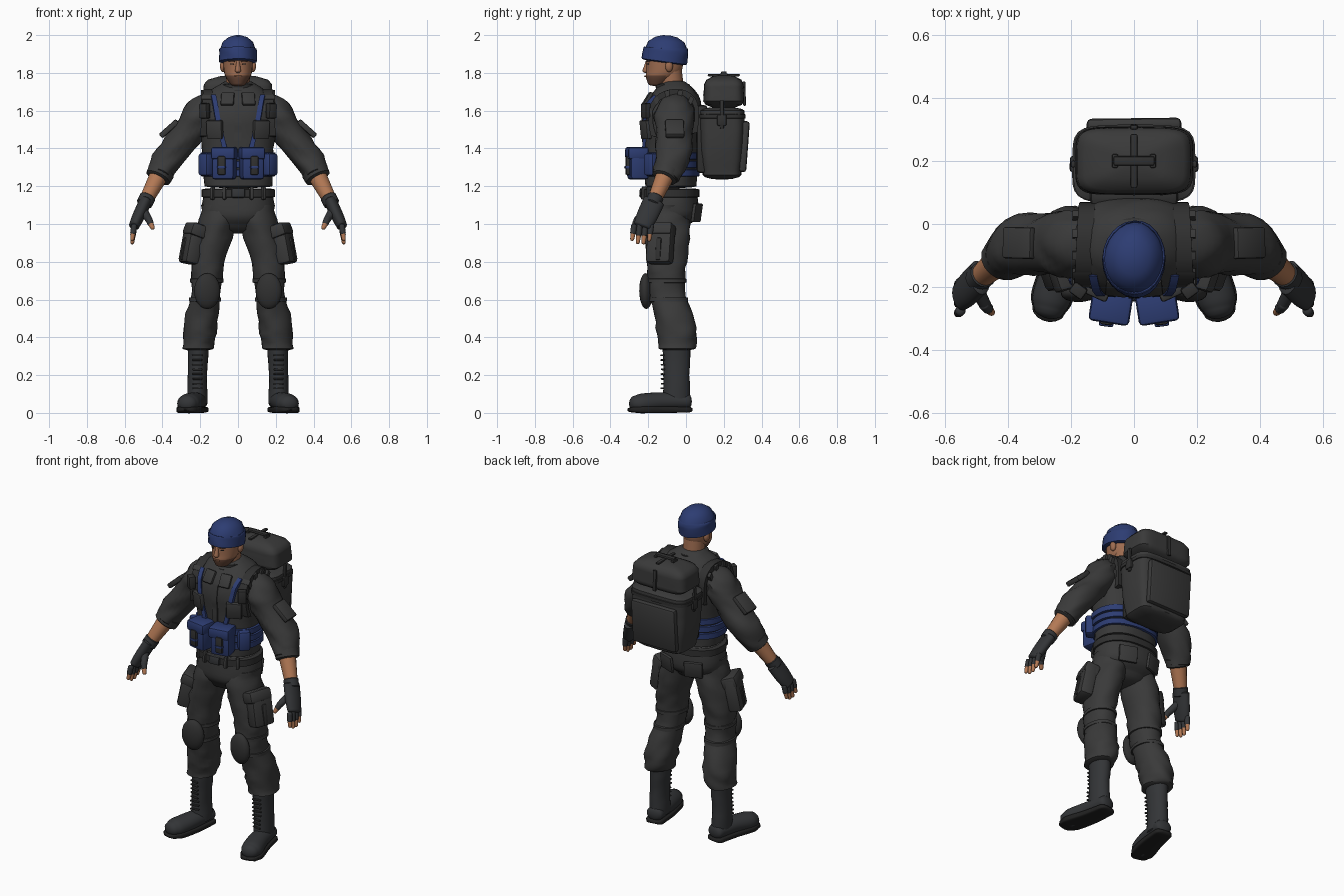
import bpy, bmesh
from math import cos, sin, pi, radians, copysign
from mathutils import Vector, Matrix, Quaternion, noise
from mathutils.bvhtree import BVHTree

cube = bpy.data.objects.get("Cube")
if cube:
    bpy.data.objects.remove(cube)
X, Y, Z = Matrix.Identity(3)
FRONT, BACK, SIDE = -Y, Y, X
parts = []


def material(name, red, green, blue):
    mat = bpy.data.materials.new(name)
    mat.use_nodes = True
    mat.diffuse_color = (red, green, blue, 1)
    mat.node_tree.nodes["Principled BSDF"].inputs["Base Color"].default_value = mat.diffuse_color
    return mat


cloth = material("charcoal cloth", .042, .042, .042)
webbing = material("dark webbing", .03, .03, .03)
leather = material("glove leather", .033, .035, .038)
rubber = material("sole rubber", .015, .015, .015)
navy = material("navy blue", .026, .046, .17)
skin = material("tan skin", .45, .19, .09)
face_skin = material("face skin", .34, .15, .08)
stubble = material("brown stubble", .14, .065, .04)


def finish(name, bm, mats, mirror=False, rule=None):
    """Turn a bmesh into an object, plus a mirrored twin when asked."""
    bmesh.ops.recalc_face_normals(bm, faces=bm.faces)
    if rule:
        for face in bm.faces:
            face.material_index = rule(face.calc_center_median())
    made = []
    for side in ("left_", "right_") if mirror else ("",):
        if side == "right_":
            bm.transform(Matrix.Scale(-1, 4, X))
            bmesh.ops.reverse_faces(bm, faces=bm.faces)
        mesh = bpy.data.meshes.new(side + name)
        bm.to_mesh(mesh)
        for mat in mats:
            mesh.materials.append(mat)
        made.append(bpy.data.objects.new(side + name, mesh))
        bpy.context.collection.objects.link(made[-1])
    bm.free()
    parts.extend(made)
    return made[0]


def bridge(rings, closed=False):
    """Join rings of points into a tube, or into a closed hoop."""
    bm = bmesh.new()
    loops = [[bm.verts.new(point) for point in ring] for ring in rings]
    pairs = list(zip(loops, loops[1:]))
    if closed:
        pairs.append((loops[-1], loops[0]))
    else:
        bm.faces.new(loops[0])
        bm.faces.new(loops[-1])
    for low, high in pairs:
        for j in range(len(low)):
            bm.faces.new((low[j - 1], low[j], high[j], high[j - 1]))
    return bm


def smooth_path(rows, steps=5):
    """Catmull-Rom interpolation through the stations."""
    result = []
    for i in range(len(rows) - 1):
        a, b, c, d = (rows[min(max(i + k, 0), len(rows) - 1)] for k in (-1, 0, 1, 2))
        for k in range(steps):
            t = k / steps
            result.append(b + (c - a) * t / 2 + (2 * a - 5 * b + 4 * c - d) * t ** 2 / 2
                          + (3 * b - a - 3 * c + d) * t ** 3 / 2)
    return result + [rows[-1]]


def loft(name, mats, rows, depth=1, power=2, sides=24, flat=True, ref=Y, cap=(.01, .01),
         folds=0, mirror=False, rule=None):
    """Round-ended tube; a station is (x,) y, z, radius and depth scales the other radius."""
    path = smooth_path([Vector((0,) * (4 - len(row)) + tuple(row)) for row in rows])
    rings, last = [], len(path) - 1
    for i, station in enumerate(path):
        centre, radius = station.xyz, station.w
        along = Z if flat else (path[min(i + 1, last)].xyz - path[max(i - 1, 0)].xyz).normalized()
        if flat and path[last].z < path[0].z:
            along = -Z
        across = ref.cross(along).normalized()
        up = along.cross(across)
        ring = []
        for j in range(sides):
            angle = 2 * pi * j / sides
            u, v = (copysign(abs(w) ** (2 / power), w) for w in (cos(angle), sin(angle)))
            spoke = (across * u + up * v * depth) * radius
            point = centre + spoke
            ripple = noise.noise(Vector((point.x * 9, point.y * 9, point.z * 24 + point.x * 12)))
            ring.append(point + spoke.normalized() * ripple * folds)
        # Domed ends
        domes = [[centre + (p - centre) * cos(a) + along * sin(a) * (cap[1] if i else -cap[0])
                  for p in ring] for a in (.5, 1, 1.4)]
        rings += domes[::-1] + [ring] if i == 0 else [ring] + domes if i == last else [ring]
    return finish(name, bridge(rings), mats, mirror, rule)


def limb(name, mat, start, end, thick, thin, **options):
    return loft(name, [mat], [(*start, thick), (*end, thin)], flat=False, sides=16, **options)


def block(name, mat, centre, size, turn=Quaternion(), bevel=.008, oval=False, mirror=False):
    """Softened box or oval pad."""
    bm = bmesh.new()
    if oval:
        bmesh.ops.create_uvsphere(bm, u_segments=20, v_segments=12, radius=.5)
    else:
        bmesh.ops.create_cube(bm, size=1)
    bm.transform(Matrix.Diagonal((*size, 1)))
    if not oval:
        bmesh.ops.bevel(bm, geom=bm.edges[:], offset=min(bevel, min(size) * .4), segments=2,
                        profile=.5, affect='EDGES')
    bm.transform(Matrix.Translation(centre) @ turn.to_matrix().to_4x4())
    return finish(name, bm, [mat], mirror)


def surface(part):
    mesh = part.data
    return BVHTree.FromPolygons([v.co for v in mesh.vertices], [f.vertices for f in mesh.polygons])


def mount(name, mat, part, across, z, size, facing=FRONT, lift=.2, lean=1, mirror=True, **options):
    """Block of width, depth, height seated on the surface of a part."""
    origin = facing + Z.cross(facing) * across + Z * z
    hit, normal = surface(part).ray_cast(origin, -facing)[:2]
    normal.z *= lean
    normal.normalize()
    return block(name, mat, hit + normal * size[1] * lift, size, normal.to_track_quat('Y', 'Z'),
                 mirror=mirror, **options)


def band(name, mat, part, z, height, thick=.012, mirror=False, sides=36):
    """Level hoop wrapped around a part."""
    near = [v.co for v in part.data.vertices if abs(v.co.z - z) < .05]
    centre = sum(near, Vector()) / len(near)
    centre.z = z
    tree, hoops = surface(part), []
    for i in range(sides):
        ray = Vector((cos(2 * pi * i / sides), sin(2 * pi * i / sides), 0))
        hit = tree.ray_cast(centre, ray)[0]
        hoops.append([hit + ray * out + Z * rise * height / 2
                      for out, rise in ((-thick, -1), (thick, -.8), (thick, .8), (-thick, 1))])
    return finish(name, bridge(hoops, True), [mat], mirror)


def strap(name, mat, x_start, x_end, start, end, width, thick, mirror=True, steps=24):
    """Ribbon swept over the jacket, from front to back."""
    tree, rings = surface(jacket), []
    for i in range(steps + 1):
        t = i / steps
        angle = radians(start + (end - start) * t)
        ray = -Y * cos(angle) + Z * sin(angle)
        hit = tree.ray_cast(Vector((x_start + (x_end - x_start) * t, -.07, 1.45)), ray)[0]
        rings.append([hit + ray * out + X * side * width / 2
                      for side, out in ((-1, -.01), (1, -.01), (1, thick), (-1, thick))])
    finish(name, bridge(rings), [mat], mirror)


# Head, face and cap
head = loft("head", [face_skin, stubble],
            [(-.15, 1.74, .04), (-.13, 1.78, .066), (-.115, 1.82, .076), (-.11, 1.9, .08)],
            depth=1.25, rule=lambda spot: int(spot.y < -.1 and spot.z < 1.79))
limb("nose", face_skin, (0, -.205, 1.86), (0, -.215, 1.81), .008, .016)
mount("ear", face_skin, head, -.09, 1.835, (.04, .03, .06), SIDE, oval=True)
mount("eyebrow", stubble, head, .033, 1.861, (.036, .012, .007))
mount("eye", rubber, head, .032, 1.847, (.022, .008, .006))
mount("mouth", face_skin, head, 0, 1.782, (.04, .009, .007), mirror=False)
limb("neck", face_skin, (0, -.07, 1.66), (0, -.085, 1.82), .065, .062)
loft("beanie", [navy], [(-.115, 1.86, .1), (-.107, 1.92, .1), (-.106, 1.93, .092)],
     depth=1.2, flat=False, cap=(.01, .07), folds=.004)

# Jacket and collar
jacket = loft("jacket_body", [cloth], [(-.08, 1.2, .18), (-.08, 1.4, .19), (-.07, 1.6, .21),
              (-.06, 1.7, .15), (-.06, 1.75, .08)], depth=.75, power=2.4, sides=36, folds=.006)
collar = loft("collar", [cloth], [(-.07, 1.67, .1), (-.07, 1.74, .085)], folds=.004)
for z in (1.7, 1.73):
    band("neck_scarf", webbing, collar, z, .02, .004)
mount("collar_flap", cloth, jacket, .055, 1.66, (.07, .02, .08))
mount("chest_pocket", cloth, jacket, .12, 1.5, (.09, .03, .1))
strap("jacket_placket", cloth, 0, 0, -50, 50, .035, .006, mirror=False)
strap("vest_strap", navy, .065, .13, -25, 68, .026, .014)
strap("pack_strap", webbing, .175, .14, 8, 165, .052, .022)
for angle in range(48, 120, 16):
    strap("pack_strap_rib", cloth, .165, .165, angle, angle + 6, .06, .027, steps=3)
mount("strap_clip", webbing, jacket, .16, 1.6, (.05, .04, .08), lift=.7)

# Arms
elbow, wrist, knuckles = Vector((.37, -.07, 1.35)), Vector((.49, -.17, 1.12)), Vector((.55, -.23, .99))
sleeve = loft("sleeve", [cloth], [(.14, -.05, 1.63, .07), (.2, -.06, 1.58, .09),
              (.25, -.06, 1.5, .085), (*elbow, .08), (*elbow.lerp(wrist, .4), .065)],
              depth=1.15, sides=28, flat=False, folds=.014, mirror=True)
limb("rolled_cuff", cloth, elbow.lerp(wrist, .3), elbow.lerp(wrist, .45), .073, .068,
     folds=.006, mirror=True)
mount("sleeve_pocket", cloth, sleeve, -.06, 1.5, (.1, .03, .12), SIDE)
limb("forearm", skin, elbow.lerp(wrist, .3), wrist, .052, .036, mirror=True)

# Fingerless gloves
limb("glove_cuff", leather, wrist.lerp(elbow, .1), wrist.lerp(knuckles, .1), .043, .042, mirror=True)
loft("glove_palm", [leather], [(*wrist, .034), (*wrist.lerp(knuckles, .6), .033), (*knuckles, .028)],
     depth=1.7, flat=False, mirror=True)


def finger(name, base, tip, radius):
    middle = base.lerp(tip, .55)
    limb(name + "_glove", leather, base, middle, radius, radius * .95, mirror=True)
    limb(name + "_tip", skin, middle, tip, radius * .85, radius * .65, mirror=True)


for i, name in enumerate(("index", "middle", "ring", "little")):
    base = knuckles + Y * (i - 1.5) * .03
    finger(name, base, base + Vector((.01, -.01, -.07 - .02 * sin(i))), .016)
limb("thumb_root", leather, wrist.lerp(knuckles, .3), (.47, -.26, 1.02), .024, .019, mirror=True)
finger("thumb", Vector((.475, -.255, 1.03)), Vector((.452, -.28, .98)), .018)

# Vest belt and pouches
for z in (1.27, 1.315, 1.36):
    band("vest_band", navy, jacket, z, .042)
mount("front_pouch", navy, jacket, .066, 1.32, (.12, .1, .17), lift=.4, lean=0, bevel=.018)
mount("pouch_flap", navy, jacket, .066, 1.375, (.13, .11, .065), lift=.4, lean=0, bevel=.014)
mount("side_pouch", navy, jacket, .155, 1.315, (.07, .07, .12), lean=0, bevel=.015)
mount("pouch_holder", webbing, jacket, .075, 1.31, (.042, .12, .1), lift=.4, lean=0)
mount("holder_strap", navy, jacket, .075, 1.3, (.046, .126, .015), lift=.4, lean=0)

# Trousers and belt
seat = loft("trouser_seat", [cloth], [(-.09, .99, .13), (-.08, 1.05, .19), (-.08, 1.18, .18)],
            depth=.77, power=2.3, sides=32, cap=(.04, .01), folds=.005)
band("belt", webbing, seat, 1.163, .05)
mount("belt_buckle", leather, seat, 0, 1.163, (.07, .03, .05), lift=.3, mirror=False)
for x in (.07, .13):
    mount("belt_loop", cloth, seat, x, 1.163, (.02, .03, .07), lift=.3)
mount("back_pocket", cloth, seat, -.09, 1.06, (.11, .02, .1), BACK)
leg = loft("trouser_leg", [cloth], [(.1, -.09, 1.1, .09), (.11, -.1, 1, .1), (.16, -.1, .8, .09),
           (.17, -.1, .65, .08), (.2, -.05, .45, .09), (.21, -.05, .34, .08)],
           depth=1.2, sides=28, folds=.014, mirror=True)
mount("cargo_pocket", cloth, leg, -.13, .89, (.14, .08, .21), SIDE, bevel=.02)
mount("cargo_flap", cloth, leg, -.13, .96, (.15, .09, .07), SIDE, bevel=.015)
mount("cargo_pleat", webbing, leg, -.13, .86, (.03, .09, .12), SIDE)
mount("knee_pad", webbing, leg, .165, .645, (.14, .07, .19), oval=True)
for z in (.6, .7):
    band("knee_strap", cloth, leg, z, .025, .006, mirror=True)

# Boots
shaft = loft("boot_shaft", [leather], [(.215, -.05, .05, .055), (.215, -.05, .2, .051),
             (.21, -.05, .35, .055)], depth=1.35, folds=.004, mirror=True)
foot = [(.21, .01, .06, .05), (.23, -.12, .06, .058), (.26, -.23, .05, .062), (.27, -.27, .05, .05)]
loft("boot_foot", [leather], foot, depth=.85, flat=False, ref=Z, cap=(.02, .03), mirror=True)
loft("boot_sole", [rubber], [(x, y, .017, r * 1.08) for x, y, z, r in foot], depth=.28, power=5,
     flat=False, ref=Z, cap=(.025, .04), mirror=True)
for i in range(8):
    mount("lace", webbing, shaft, .215, .13 + i * .025, (.055, .014, .009))

# Backpack
pack = loft("pack_body", [cloth], [(.19, 1.26, .16), (.19, 1.42, .185), (.19, 1.6, .19)],
            depth=.63, power=5, sides=40, cap=(.025, .02), folds=.004)
lid = loft("pack_lid", [cloth], [(.2, 1.65, .187), (.2, 1.74, .18)],
           depth=.58, power=5, sides=40, cap=(.04, .05), folds=.003)
mount("pack_rear_pocket", cloth, pack, 0, 1.41, (.3, .04, .27), BACK, lift=0, mirror=False, bevel=.015)
band("pack_rim_strap", webbing, pack, 1.57, .025, .006, sides=60)
mount("lid_rear_strap", webbing, lid, 0, 1.69, (.024, .015, .13), BACK, mirror=False)
mount("pack_side_buckle", webbing, pack, .19, 1.55, (.05, .02, .06), SIDE)
mount("pack_side_strap", webbing, pack, .19, 1.58, (.022, .016, .15), SIDE)
block("lid_seam_strap", webbing, (0, .2, 1.788), (.022, .17, .012))
block("carry_handle", webbing, (0, .2, 1.8), (.13, .03, .016))
block("handle_end", webbing, (.06, .2, 1.79), (.02, .045, .016), mirror=True)
block("pack_back_pad", webbing, (0, .085, 1.45), (.28, .06, .36), bevel=.02)

# Smooth shading with crisp creases
bpy.ops.object.select_all(action='DESELECT')
for part in parts:
    part.select_set(True)
bpy.context.view_layer.objects.active = parts[0]
bpy.ops.object.shade_smooth_by_angle(angle=radians(42))
